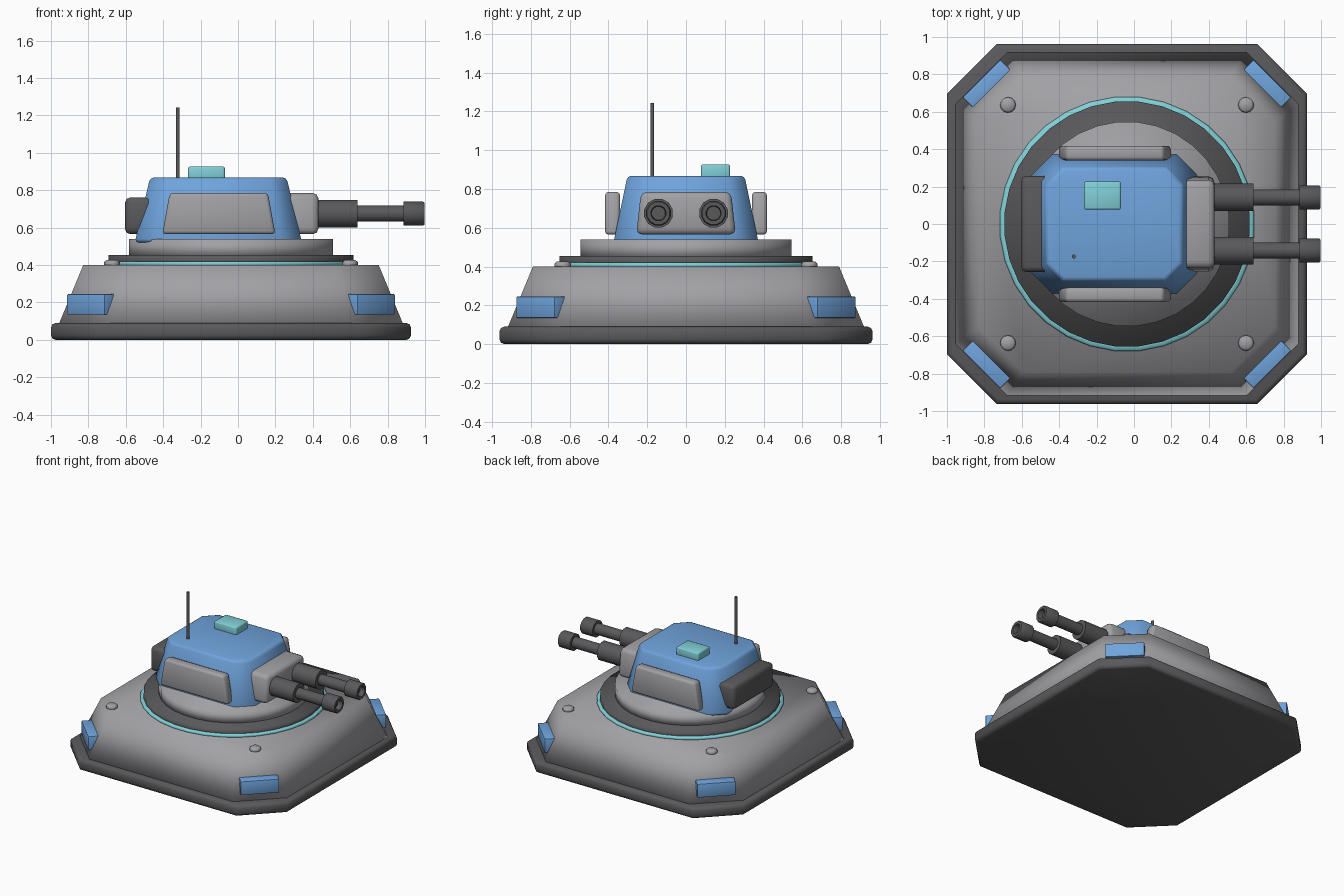
import bpy, bmesh, math
from mathutils import Matrix, Vector

old = bpy.data.objects.get("Cube")
if old:
    bpy.data.objects.remove(old, do_unlink=True)

CX = -0.0375  # centre of the base; the barrels reach past it


def material(name, rgb):
    m = bpy.data.materials.new(name)
    m.use_nodes = True
    color = (*rgb, 1)
    m.diffuse_color = color
    m.node_tree.nodes["Principled BSDF"].inputs["Base Color"].default_value = color
    return m


LIGHT = material("light_grey", (0.36, 0.36, 0.38))
DARK = material("dark_grey", (0.10, 0.10, 0.105))
BLUE = material("blue", (0.16, 0.37, 0.72))
CYAN = material("cyan", (0.22, 0.63, 0.68))


def finish(name, bm, mat, bevel=0, matrix=None, angle=None, segments=2):
    """Turn a bmesh into a shaded object with an optional rounded edge."""
    bmesh.ops.recalc_face_normals(bm, faces=bm.faces)
    if matrix:
        bm.transform(matrix)
    mesh = bpy.data.meshes.new(name)
    bm.to_mesh(mesh)
    bm.free()
    mesh.materials.append(mat)
    ob = bpy.data.objects.new(name, mesh)
    bpy.context.collection.objects.link(ob)
    bpy.ops.object.select_all(action="DESELECT")
    ob.select_set(True)
    bpy.context.view_layer.objects.active = ob
    if bevel:
        mod = ob.modifiers.new("rounded_edges", "BEVEL")
        mod.width = bevel
        mod.segments = segments
        mod.limit_method = "ANGLE"
        mod.angle_limit = math.radians(50)
        bpy.ops.object.modifier_apply(modifier=mod.name)
    if angle:
        bpy.ops.object.shade_smooth_by_angle(angle=math.radians(angle))
    else:
        bpy.ops.object.shade_smooth()
    return ob


def loft(rings):
    """Capped skin through rings of equal point counts."""
    bm = bmesh.new()
    loops = [[bm.verts.new(p) for p in ring] for ring in rings]
    n = len(loops[0])
    for a, b in zip(loops, loops[1:]):
        for i in range(n):
            j = (i + 1) % n
            bm.faces.new((a[i], a[j], b[j], b[i]))
    bm.faces.new(loops[0][::-1])
    bm.faces.new(loops[-1])
    return bm


def octagon(cx, hx, hy, cut, z):
    """Rectangle with its four corners cut off."""
    quarter = [(hx, hy - cut), (hx - cut, hy)]
    pts = quarter + [(-x, y) for x, y in quarter[::-1]]
    pts += [(-x, -y) for x, y in pts]
    return [(cx + x, y, z) for x, y in pts]


def box(x0, x1, y0, y1, z0, z1, top_in_x=0, top_in_y=0):
    """Box whose top may be narrower than its bottom."""
    def ring(z, ix, iy):
        return [(x0 + ix, y0 + iy, z), (x1 - ix, y0 + iy, z),
                (x1 - ix, y1 - iy, z), (x0 + ix, y1 - iy, z)]
    return loft([ring(z0, 0, 0), ring(z1, top_in_x, top_in_y)])


def lathe(profile, sides):
    """Skin of (radius, height) pairs turned about z."""
    turns = [2 * math.pi * (i + 0.5) / sides for i in range(sides)]
    return loft([[(r * math.cos(t), r * math.sin(t), z) for t in turns]
                 for r, z in profile])


# Base slab and sloped hull
finish("base_slab", loft([octagon(CX, 0.9625, 0.9625, 0.265, z) for z in (0, 0.09)]),
       DARK, 0.025)
finish("hull", loft([octagon(CX, 0.92, 0.92, 0.28, 0.085),
                     octagon(CX, 0.79, 0.79, 0.235, 0.4)]), LIGHT)

# Corner plates and bolts, four of each
for i, corner in enumerate(("back_left", "back_right", "front_right", "front_left")):
    turn = Matrix.Translation((CX, 0, 0)) @ Matrix.Rotation(
        math.radians(45 + 90 * i), 4, "Z")
    finish("corner_plate_" + corner, box(0.98, 1.10, -0.142, 0.142, 0.135, 0.245),
           BLUE, 0.006, turn, 35)
    finish("bolt_" + corner, lathe([(0.042, 0.39), (0.042, 0.415), (0.03, 0.426)], 12),
           LIGHT, 0, turn @ Matrix.Translation((0.9, 0, 0)))

# Turntable: glowing ring, dark disc, light pedestal
at_centre = Matrix.Translation((CX, 0, 0))
finish("glow_ring", lathe([(0.675, 0.395), (0.682, 0.408), (0.675, 0.42), (0.65, 0.42)], 32),
       CYAN, 0, at_centre)
finish("turntable_disc", lathe([(0.657, 0.39), (0.657, 0.455)], 32), DARK, 0, at_centre)
finish("turntable_pedestal", lathe([(0.548, 0.44), (0.548, 0.54)], 32), LIGHT, 0, at_centre)

# Turret body
finish("turret_body", loft([octagon(-0.105, 0.447, 0.375, 0.11, 0.52),
                            octagon(-0.105, 0.365, 0.302, 0.09, 0.868)]), BLUE, 0.02)

# Side armour, rear pack, gun mantlet
for side, s in (("left", 1), ("right", -1)):
    y0, y1 = sorted((s * 0.34, s * 0.418))
    finish("side_armour_" + side, box(-0.405, 0.2, y0, y1, 0.565, 0.785, 0.04),
           LIGHT, 0.018)
finish("rear_pack", box(-0.605, -0.4, -0.257, 0.257, 0.565, 0.762), DARK, 0.03)
finish("gun_mantlet", box(0.2, 0.43, -0.257, 0.257, 0.565, 0.785, 0, 0.025), LIGHT, 0.03)

# Twin guns: sleeve, barrel and hollow muzzle, turned to point along +x
for side, y in (("left", 0.142), ("right", -0.142)):
    aim = Matrix.Translation((0, y, 0.675)) @ Matrix.Rotation(math.pi / 2, 4, "Y")
    finish("gun_sleeve_" + side, lathe([(0.076, 0.38), (0.076, 0.64)], 12),
           DARK, 0, aim, 40)
    finish("gun_barrel_" + side, lathe([(0.044, 0.6), (0.044, 0.9)], 12),
           DARK, 0, aim, 40)
    finish("gun_muzzle_" + side,
           lathe([(0.066, 0.885), (0.066, 0.99), (0.06, 0.998), (0.04, 0.998), (0.036, 0.96)], 12),
           DARK, 0, aim, 40)

# Roof hatch light and antenna
finish("roof_light", box(-0.267, -0.07, 0.077, 0.227, 0.85, 0.927), CYAN, 0.01)
finish("antenna", lathe([(0.011, 0.85), (0.011, 1.243)], 8), DARK, 0,
       Matrix.Translation((-0.322, -0.174, 0)), 50)
